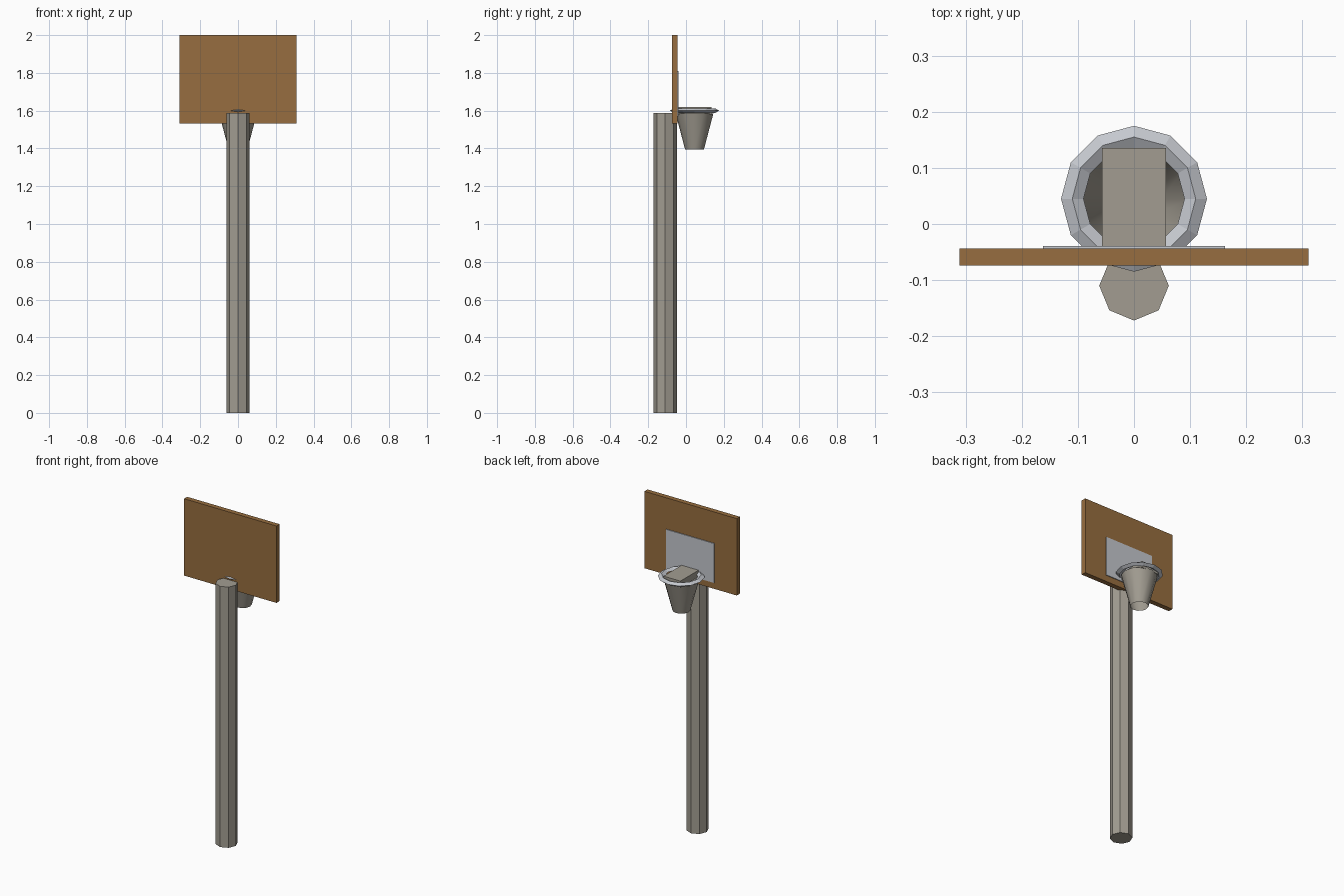
import bpy, bmesh
from math import sin, cos, pi

if "Cube" in bpy.data.objects:
    bpy.data.objects.remove(bpy.data.objects["Cube"])


def material(name, rgb):
    m = bpy.data.materials.new(name)
    m.diffuse_color = (*rgb, 1)
    m.use_nodes = True
    m.node_tree.nodes["Principled BSDF"].inputs["Base Color"].default_value = m.diffuse_color
    return m


WOOD = material("wood", (0.31, 0.155, 0.05))
STONE = material("warm_grey", (0.36, 0.335, 0.285))
METAL = material("light_metal", (0.56, 0.58, 0.62))


def add_object(name, bm, mat, smooth=False):
    bmesh.ops.recalc_face_normals(bm, faces=bm.faces)
    for f in bm.faces:
        f.smooth = smooth
    mesh = bpy.data.meshes.new(name)
    bm.to_mesh(mesh)
    bm.free()
    mesh.materials.append(mat)
    obj = bpy.data.objects.new(name, mesh)
    bpy.context.collection.objects.link(obj)
    return obj


def box(name, half_x, y, z, mat):
    bm = bmesh.new()
    bmesh.ops.create_cube(bm, size=1)
    for v in bm.verts:
        v.co.x *= 2 * half_x
        v.co.y = y[0] if v.co.y < 0 else y[1]
        v.co.z = z[0] if v.co.z < 0 else z[1]
    return add_object(name, bm, mat)


def lathe(name, profile, sides, y, mat, closed=False, caps=False, smooth=False):
    """Spin a (radius, z) profile around a vertical axis at (0, y)."""
    bm = bmesh.new()
    rings = [[bm.verts.new((r * cos(2 * pi * i / sides), y + r * sin(2 * pi * i / sides), z))
              for i in range(sides)] for r, z in profile]
    pairs = list(zip(rings, rings[1:])) + ([(rings[-1], rings[0])] if closed else [])
    for a, b in pairs:
        for i in range(sides):
            j = (i + 1) % sides
            bm.faces.new((a[i], a[j], b[j], b[i]))
    if caps:
        bm.faces.new(rings[0])
        bm.faces.new(rings[-1])
    return add_object(name, bm, mat, smooth)


# Octagonal post
lathe("post", [(0.062, 0), (0.062, 1.587)], 8, -0.11, STONE, caps=True)

# Backboard and its target panel
box("backboard", 0.311, (-0.074, -0.044), (1.532, 2.0), WOOD)
box("target_panel", 0.162, (-0.046, -0.039), (1.57, 1.81), METAL)

# Hoop: rim, open net, and the bracket reaching across the rim
HOOP_Y = 0.045
lathe("rim", [(0.13, 1.6), (0.11, 1.612), (0.09, 1.6), (0.11, 1.588)], 12, HOOP_Y, METAL, closed=True)
lathe("net", [(0.05, 1.395), (0.10, 1.585)], 12, HOOP_Y, STONE, smooth=True)
box("rim_bracket", 0.057, (-0.045, 0.135), (1.58, 1.62), STONE)
